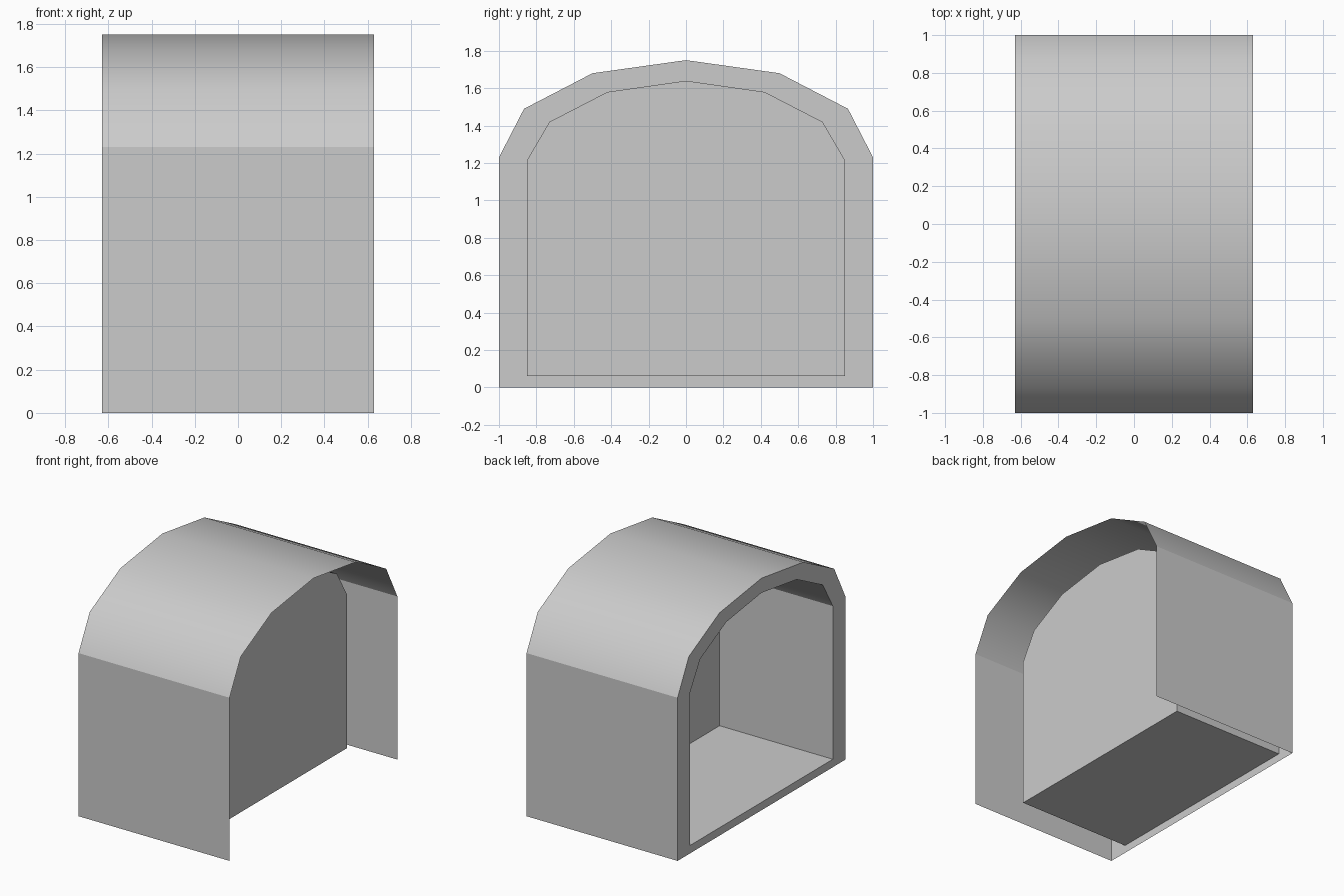
import bpy
import bmesh
from mathutils import Vector

cube = bpy.data.objects.get("Cube")
if cube:
    bpy.data.objects.remove(cube, do_unlink=True)

grey = bpy.data.materials.new("plain_grey")
grey.use_nodes = True
colour = (0.6, 0.6, 0.6, 1)
grey.diffuse_color = colour
grey.node_tree.nodes["Principled BSDF"].inputs["Base Color"].default_value = colour

END = 0.63      # half length along x
CAP = 0.315     # closed end of the chamber


def arch(half, base):
    """Full arch outline from half of it (edge to apex), starting at the floor."""
    side = [(half[0][0], base)] + half
    return [(-y, z) for y, z in side] + [(y, z) for y, z in side[-2::-1]]


outer = arch([(1, 1.23), (0.866, 1.49), (0.5, 1.68), (0, 1.75)], 0)
inner = arch([(0.85, 1.215), (0.73, 1.42), (0.42, 1.58), (0, 1.64)], 0.06)


def ring_verts(bm, outline, x):
    return [bm.verts.new((x, y, z)) for y, z in outline]


def skin(bm, a, b, closed, curved):
    """Quads between two outlines; a curved roof is smooth, the rest flat."""
    n = len(a)
    for i in range(n if closed else n - 1):
        j = (i + 1) % n
        face = bm.faces.new((a[i], a[j], b[j], b[i]))
        face.smooth = curved and 0 < i < n - 2


def finish(name, bm, facing):
    """Turn the first face towards the given direction and make the object."""
    bmesh.ops.recalc_face_normals(bm, faces=bm.faces[:])
    bm.normal_update()
    bm.faces.ensure_lookup_table()
    if bm.faces[0].normal.dot(Vector(facing)) < 0:
        bmesh.ops.reverse_faces(bm, faces=bm.faces[:])
    # Keep the line between the flat walls and the roof crisp
    for edge in bm.edges:
        if len({f.smooth for f in edge.link_faces}) > 1:
            edge.smooth = False
    mesh = bpy.data.meshes.new(name)
    bm.to_mesh(mesh)
    bm.free()
    mesh.materials.append(grey)
    obj = bpy.data.objects.new(name, mesh)
    bpy.context.collection.objects.link(obj)


# Outer shell: thin walls and vaulted roof, open below and at the far end
bm = bmesh.new()
skin(bm, ring_verts(bm, outer, -END), ring_verts(bm, outer, END), False, True)
finish("outer_shell", bm, (0, -1, 0))

# Entrance frame: flat arched border around the opening
bm = bmesh.new()
skin(bm, ring_verts(bm, outer, -END), ring_verts(bm, inner, -END), True, False)
finish("entrance_frame", bm, (-1, 0, 0))

# Inner chamber: walls, vault, floor and closed end, facing inwards
bm = bmesh.new()
back = ring_verts(bm, inner, CAP)
skin(bm, ring_verts(bm, inner, -END), back, True, True)
bm.faces.new(back)
finish("inner_chamber", bm, (0, 1, 0))
